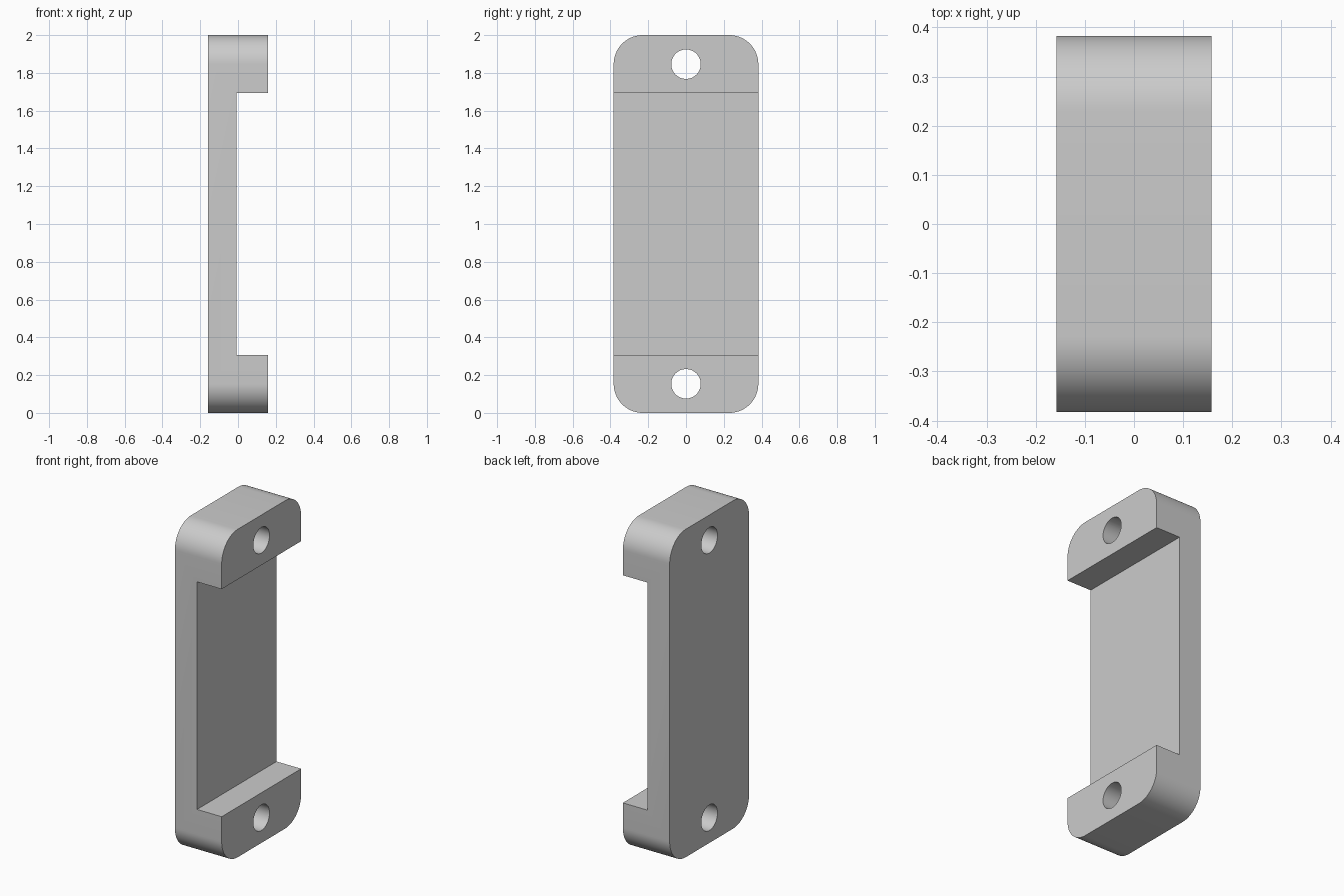
import bpy, bmesh, math
from mathutils import Matrix

cube = bpy.data.objects.get("Cube")
if cube:
    bpy.data.objects.remove(cube)

HALF_X, HALF_Y, HEIGHT = 0.158, 0.383, 2.0
RADIUS, HOLE_R = 0.154, 0.078
RECESS_X, RECESS_Z = -0.008, 0.306

grey = bpy.data.materials.new("plain grey")
grey.use_nodes = True
COLOUR = (0.6, 0.6, 0.6, 1)
grey.diffuse_color = COLOUR
grey.node_tree.nodes["Principled BSDF"].inputs["Base Color"].default_value = COLOUR


def make_object(name, bm):
    bmesh.ops.recalc_face_normals(bm, faces=bm.faces)
    mesh = bpy.data.meshes.new(name)
    bm.to_mesh(mesh)
    bm.free()
    mesh.materials.append(grey)
    obj = bpy.data.objects.new(name, mesh)
    bpy.context.collection.objects.link(obj)
    return obj


def cut(target, cutter):
    cutter.hide_render = True
    mod = target.modifiers.new(cutter.name, 'BOOLEAN')
    mod.operation = 'DIFFERENCE'
    mod.solver = 'EXACT'
    mod.object = cutter
    bpy.context.view_layer.objects.active = target
    bpy.ops.object.modifier_apply(modifier=mod.name)
    bpy.data.objects.remove(cutter)


# Rounded plate: outline in the YZ plane, extruded along X
bm = bmesh.new()
outline = []
STEPS = 16
centres = [(1, 1), (-1, 1), (-1, -1), (1, -1)]
for corner, (sy, sz) in enumerate(centres):
    for i in range(STEPS + 1):
        a = math.pi / 2 * (corner + i / STEPS)
        y = sy * (HALF_Y - RADIUS) + RADIUS * math.cos(a)
        z = HEIGHT / 2 + sz * (HEIGHT / 2 - RADIUS) + RADIUS * math.sin(a)
        outline.append(bm.verts.new((-HALF_X, y, z)))
face = bm.faces.new(outline)
side = bmesh.ops.extrude_face_region(bm, geom=[face])
bmesh.ops.translate(bm, vec=(2 * HALF_X, 0, 0),
                    verts=[v for v in side["geom"] if isinstance(v, bmesh.types.BMVert)])
bracket = make_object("mounting_bracket", bm)

# Recess between the two end blocks
bm = bmesh.new()
bmesh.ops.create_cube(bm, size=1)
bmesh.ops.scale(bm, vec=(1, 2, HEIGHT - 2 * RECESS_Z), verts=bm.verts)
bmesh.ops.translate(bm, vec=(RECESS_X + 0.5, 0, HEIGHT / 2), verts=bm.verts)
cut(bracket, make_object("recess_cutter", bm))

# Screw hole through each end block
for z in (RADIUS, HEIGHT - RADIUS):
    bm = bmesh.new()
    bmesh.ops.create_cone(bm, cap_ends=True, segments=64, radius1=HOLE_R, radius2=HOLE_R, depth=1,
                          matrix=Matrix.Translation((0, 0, z)) @ Matrix.Rotation(math.pi / 2, 4, 'Y'))
    cut(bracket, make_object("hole_cutter", bm))

# Smooth corners and holes, crisp edges elsewhere
bpy.ops.object.select_all(action='DESELECT')
bracket.select_set(True)
bpy.context.view_layer.objects.active = bracket
bpy.ops.object.shade_smooth_by_angle(angle=math.radians(30))
